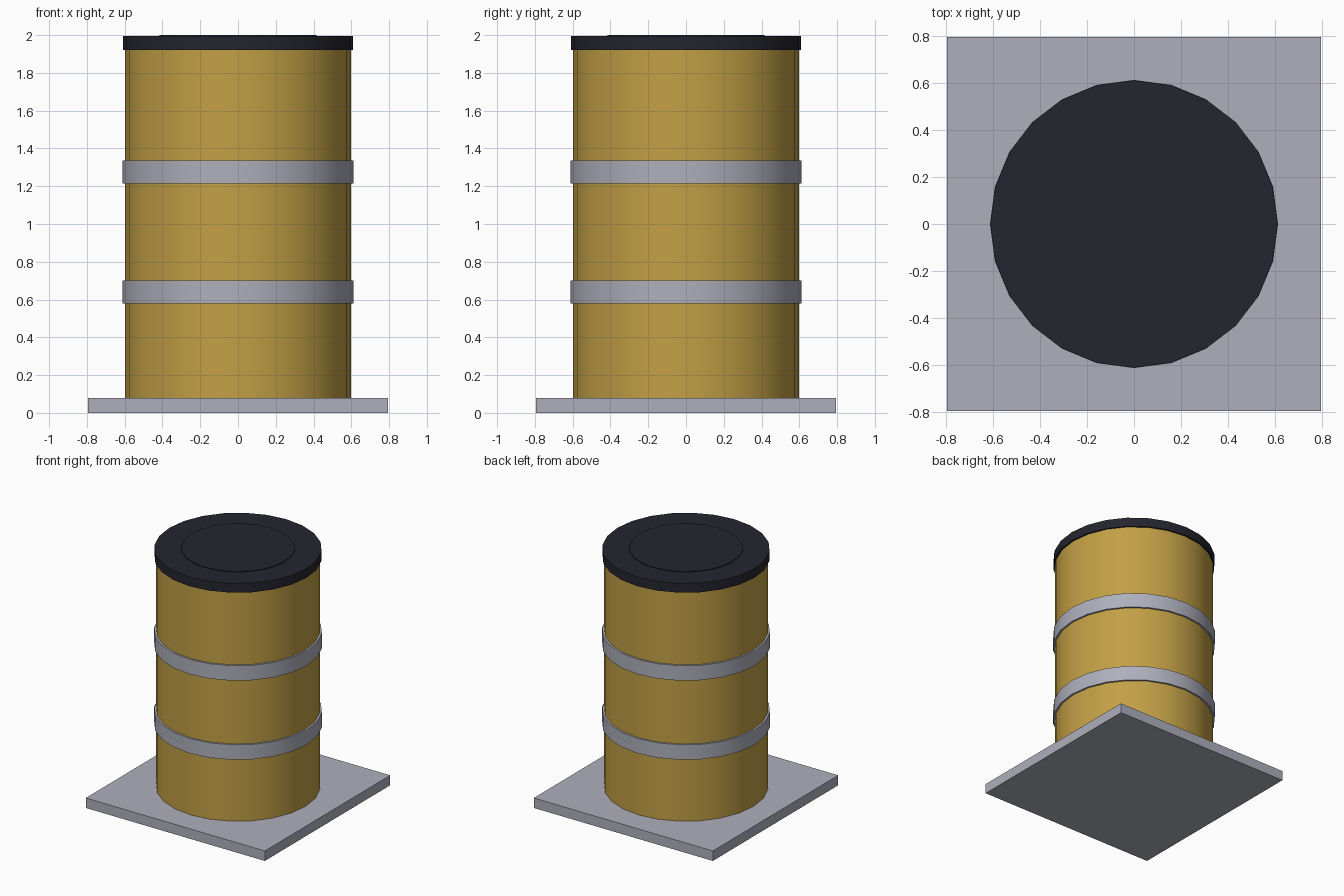
import bpy
import math

SIDES = 24

cube = bpy.data.objects.get("Cube")
if cube:
    bpy.data.objects.remove(cube, do_unlink=True)


def make_material(name, color):
    mat = bpy.data.materials.new(name)
    mat.use_nodes = True
    mat.diffuse_color = (*color, 1)
    mat.node_tree.nodes["Principled BSDF"].inputs["Base Color"].default_value = (*color, 1)
    return mat


yellow = make_material("mustard yellow", (0.54, 0.35, 0.06))
grey = make_material("light grey", (0.42, 0.43, 0.50))
black = make_material("blue black", (0.018, 0.018, 0.028))


def finish(name, mat):
    obj = bpy.context.object
    obj.name = name
    obj.data.materials.append(mat)
    return obj


def drum(name, radius, bottom, top, mat):
    """Upright cylinder with smooth sides and sharp rims."""
    bpy.ops.mesh.primitive_cylinder_add(
        vertices=SIDES, radius=radius, depth=top - bottom,
        location=(0, 0, (bottom + top) / 2))
    bpy.ops.object.shade_smooth_by_angle(angle=math.radians(30))
    return finish(name, mat)


# Square base plate
bpy.ops.mesh.primitive_cube_add(size=1, location=(0, 0, 0.04))
base = finish("base_plate", grey)
base.scale = (1.59, 1.59, 0.08)

# Barrel body
drum("barrel_body", 0.597, 0.08, 1.93, yellow)

# Two hoops around the body
for name, bottom in (("lower_hoop", 0.58), ("upper_hoop", 1.215)):
    drum(name, 0.612, bottom, bottom + 0.12, grey)

# Lid with a slightly raised centre disc
drum("lid", 0.61, 1.92, 1.994, black)
drum("lid_centre", 0.415, 1.98, 2.0, black)
